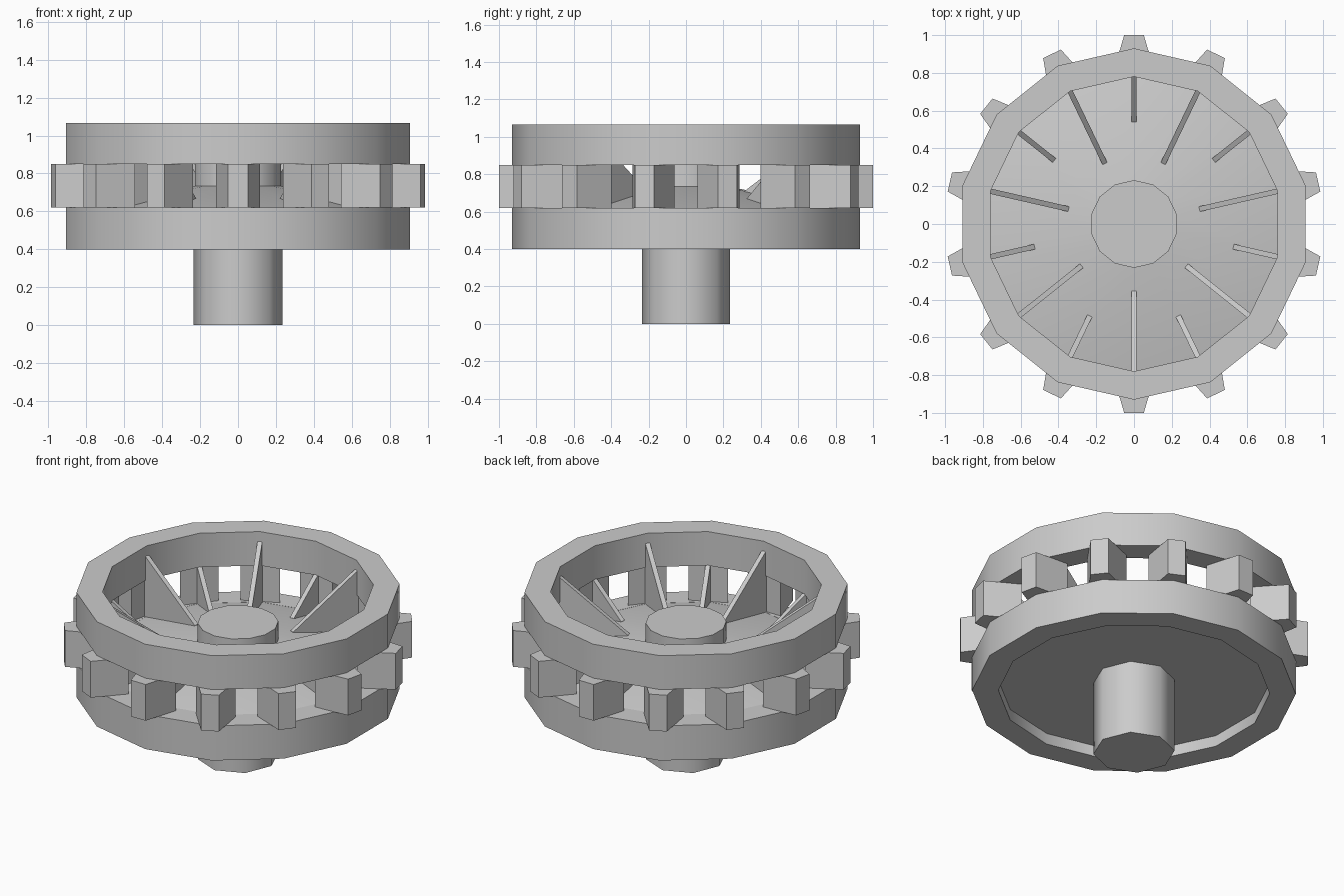
import bpy, bmesh
from math import pi, sin, cos, radians
from mathutils import Matrix

if "Cube" in bpy.data.objects:
    bpy.data.objects.remove(bpy.data.objects["Cube"])

N = 14


def finish(name, bm, angle=30):
    bmesh.ops.recalc_face_normals(bm, faces=bm.faces)
    me = bpy.data.meshes.new(name)
    bm.to_mesh(me)
    bm.free()
    ob = bpy.data.objects.new(name, me)
    bpy.context.collection.objects.link(ob)
    bpy.ops.object.select_all(action='DESELECT')
    ob.select_set(True)
    bpy.context.view_layer.objects.active = ob
    bpy.ops.object.shade_smooth_by_angle(angle=radians(angle))
    return ob


def lathe(name, profile, n=N, closed=False, angle=30):
    """Revolve (radius, z) points in n flat steps, first vertex on +y."""
    bm = bmesh.new()
    rows = []
    for r, z in profile:
        rows.append([bm.verts.new((r * cos(pi / 2 + 2 * pi * k / n),
                                   r * sin(pi / 2 + 2 * pi * k / n), z)) for k in range(n)])
    pairs = list(zip(rows, rows[1:]))
    if closed:
        pairs.append((rows[-1], rows[0]))
    else:
        bm.faces.new(rows[0])
        bm.faces.new(rows[-1])
    for a, b in pairs:
        for k in range(n):
            j = (k + 1) % n
            bm.faces.new((a[k], a[j], b[j], b[k]))
    return finish(name, bm, angle)


def prism(bm, outline, offset, turn):
    """Extrude a flat outline by offset, then turn it about z."""
    rot = Matrix.Rotation(turn, 3, 'Z')
    lo = [bm.verts.new(rot @ p) for p in map(to_vec, outline)]
    hi = [bm.verts.new(rot @ (to_vec(p) + to_vec(offset))) for p in outline]
    bm.faces.new(lo)
    bm.faces.new(hi)
    for i in range(len(lo)):
        j = (i + 1) % len(lo)
        bm.faces.new((lo[i], lo[j], hi[j], hi[i]))


def to_vec(p):
    return Matrix.Translation(p).to_translation()


# Two rims
for name, z0, z1 in (("lower_rim", 0.40, 0.62), ("upper_rim", 0.85, 1.065)):
    lathe(name, [(0.78, z0), (0.93, z0), (0.93, z1), (0.78, z1)], closed=True)

# Dished floor, hub and shaft
lathe("floor_plate", [(0.79, 0.47), (0.79, 0.617), (0.22, 0.736)])
lathe("hub", [(0.232, 0.55), (0.232, 0.85)])
lathe("shaft", [(0.234, 0.0), (0.234, 0.50)], n=8, angle=50)

# Tapered blocks between the rims
bm = bmesh.new()
for k in range(N):
    prism(bm, [(-0.115, 0.785, 0.62), (0.115, 0.785, 0.62),
               (0.052, 1.0, 0.62), (-0.052, 1.0, 0.62)],
          (0, 0, 0.23), 2 * pi * k / N)
finish("rim_blocks", bm)

# Alternating short and long triangular vanes
bm = bmesh.new()
t = 0.028
for k in range(N):
    inner, z_in, z_top = ((0.54, 0.67, 0.86), (0.355, 0.71, 1.01))[k % 2]
    prism(bm, [(-t / 2, inner, z_in), (-t / 2, inner, 0.60), (-t / 2, 0.79, 0.60), (-t / 2, 0.79, z_top)],
          (t, 0, 0), 2 * pi * k / N)
finish("vanes", bm)
